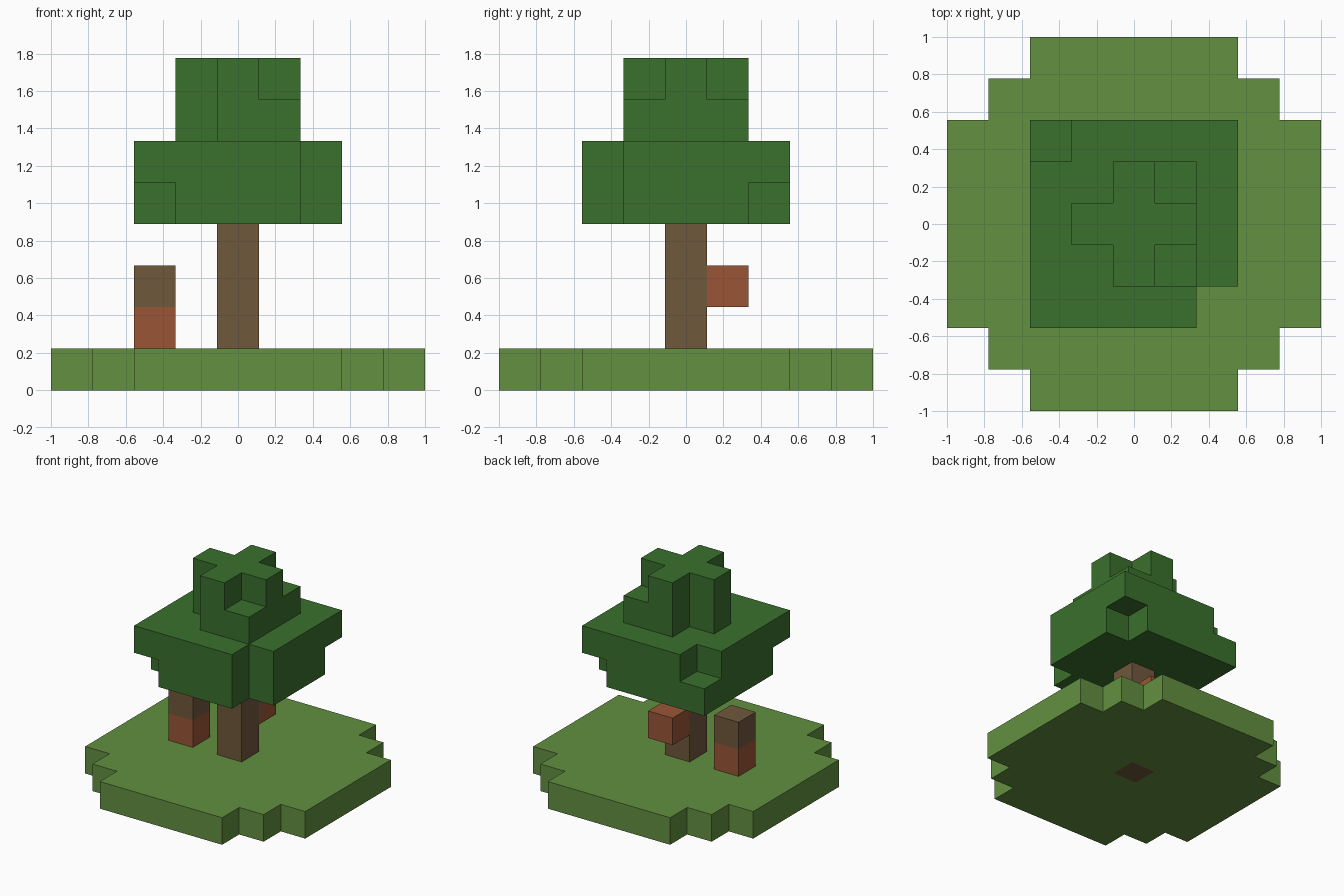
import bpy
import bmesh
from mathutils import Vector

if "Cube" in bpy.data.objects:
    bpy.data.objects.remove(bpy.data.objects["Cube"], do_unlink=True)

U = 2 / 9  # edge length of one block


def material(name, color):
    mat = bpy.data.materials.new(name)
    mat.use_nodes = True
    mat.diffuse_color = (*color, 1)
    mat.node_tree.nodes["Principled BSDF"].inputs["Base Color"].default_value = (*color, 1)
    return mat


grass = material("grass green", (0.122, 0.279, 0.051))
leaf = material("leaf green", (0.042, 0.162, 0.026))
bark = material("bark brown", (0.162, 0.098, 0.045))
clay = material("clay red", (0.319, 0.093, 0.037))


def box(x0, x1, y0, y1, z0, z1):
    """Set of block cells, both ends included."""
    return {(x, y, z) for x in range(x0, x1 + 1)
            for y in range(y0, y1 + 1) for z in range(z0, z1 + 1)}


# Grass disc with stepped rim, pierced by the trunk
trunk = box(0, 0, 0, 0, 0, 3)
ground = (box(-4, 4, -2, 2, 0, 0) | box(-3, 3, -3, 3, 0, 0) | box(-2, 2, -4, 4, 0, 0)) - trunk

# Wide lower crown with chipped corners
lower_crown = box(-2, 2, -2, 2, 4, 5) - box(2, 2, -2, -2, 4, 5)
lower_crown -= {(-2, -2, 4), (2, 2, 4), (-2, 2, 5)}

# Cross-shaped upper crown with two low corner steps
upper_crown = box(-1, 1, 0, 0, 6, 7) | box(0, 0, -1, 1, 6, 7) | {(1, 1, 6), (1, -1, 6)}

parts = [
    ("ground", ground, grass),
    ("trunk", trunk, bark),
    ("branch_block", {(0, 1, 2)}, clay),
    ("post_lower", {(-2, 0, 1)}, clay),
    ("post_upper", {(-2, 0, 2)}, bark),
    ("crown", lower_crown | upper_crown, leaf),
]
occupied = set().union(*(cells for _, cells, _ in parts))


def build(name, cells, mat):
    """Skin the exposed sides of the blocks and merge flat areas."""
    bm = bmesh.new()
    for cell in sorted(cells):
        center = Vector(cell) * U + Vector((0, 0, U / 2))
        for axis in range(3):
            for sign in (-1, 1):
                n = Vector((0, 0, 0))
                n[axis] = sign
                if tuple(int(c + d) for c, d in zip(cell, n)) in occupied:
                    continue
                a = Vector((0, 0, 0))
                a[(axis + 1) % 3] = 1
                b = n.cross(a)
                corners = [n - a - b, n + a - b, n + a + b, n - a + b]
                bm.faces.new([bm.verts.new(center + c * (U / 2)) for c in corners])
    bmesh.ops.remove_doubles(bm, verts=bm.verts, dist=U / 100)
    bmesh.ops.dissolve_limit(bm, angle_limit=0.01, verts=bm.verts, edges=bm.edges)
    mesh = bpy.data.meshes.new(name)
    bm.to_mesh(mesh)
    bm.free()
    mesh.materials.append(mat)
    bpy.context.collection.objects.link(bpy.data.objects.new(name, mesh))


for part in parts:
    build(*part)
